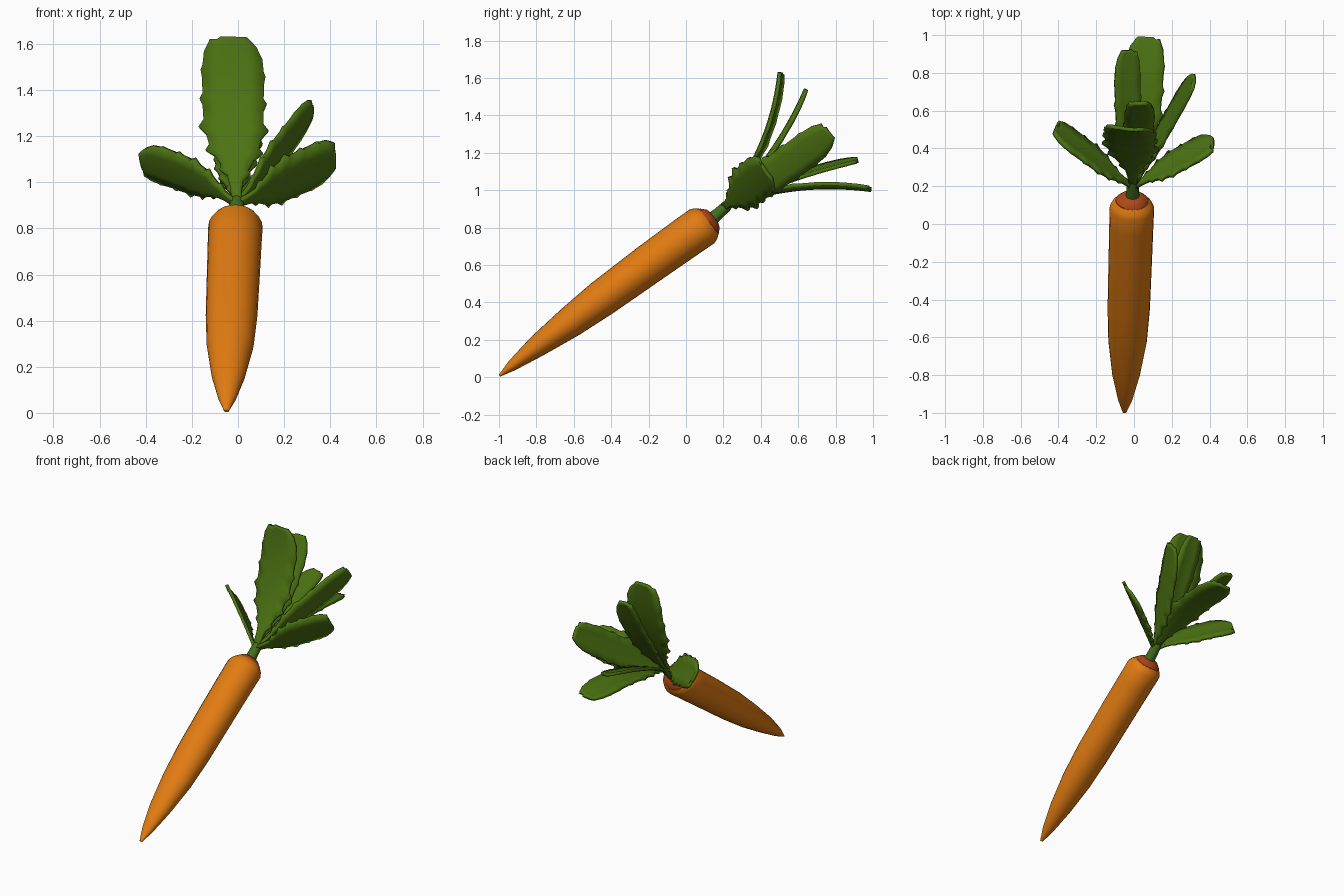
import bpy, bmesh, math
from mathutils import Vector

if "Cube" in bpy.data.objects:
    bpy.data.objects.remove(bpy.data.objects["Cube"])

AXIS = Vector((0.03, 0.806, 0.592)).normalized()
SIDE = Vector((1, 0, 0))
SIDE = (SIDE - AXIS * SIDE.dot(AXIS)).normalized()
UP = SIDE.cross(AXIS).normalized()


def material(name, rgb):
    m = bpy.data.materials.new(name)
    m.diffuse_color = (*rgb, 1)
    m.use_nodes = True
    m.node_tree.nodes["Principled BSDF"].inputs["Base Color"].default_value = m.diffuse_color
    return m


ORANGE = material("carrot orange", (0.76, 0.20, 0.006))
RUST = material("crown rust", (0.42, 0.062, 0.009))
GREEN = material("leaf green", (0.072, 0.17, 0.006))
STEM = material("stem green", (0.055, 0.15, 0.012))


def finish(name, bm, mat, angle):
    bmesh.ops.recalc_face_normals(bm, faces=bm.faces)
    me = bpy.data.meshes.new(name)
    bm.to_mesh(me)
    bm.free()
    ob = bpy.data.objects.new(name, me)
    bpy.context.collection.objects.link(ob)
    me.materials.append(mat)
    bpy.ops.object.select_all(action='DESELECT')
    ob.select_set(True)
    bpy.context.view_layer.objects.active = ob
    bpy.ops.object.shade_smooth_by_angle(angle=math.radians(angle))
    return ob


def tube(name, rings, mat, sides=24, angle=35):
    """Loft ellipses (x, y, z, side radius, up radius) square to the root axis."""
    bm = bmesh.new()
    loops = []
    for x, y, z, rs, ru in rings:
        loops.append([bm.verts.new(Vector((x, y, z))
                      + SIDE * rs * math.cos(2 * math.pi * i / sides)
                      + UP * ru * math.sin(2 * math.pi * i / sides))
                      for i in range(sides)])
    for a, b in zip(loops, loops[1:]):
        for i in range(sides):
            j = (i + 1) % sides
            bm.faces.new((a[i], a[j], b[j], b[i]))
    bm.faces.new(loops[0])
    bm.faces.new(loops[-1])
    return finish(name, bm, mat, angle)


# Tapered root
tube("carrot_root", [
    (-0.050, -0.997, 0.008, 0.010, 0.006),
    (-0.047, -0.930, 0.062, 0.038, 0.030),
    (-0.042, -0.800, 0.162, 0.073, 0.058),
    (-0.034, -0.620, 0.294, 0.102, 0.084),
    (-0.028, -0.450, 0.421, 0.112, 0.099),
    (-0.020, -0.200, 0.604, 0.115, 0.107),
    (-0.014, 0.000, 0.747, 0.117, 0.111),
    (-0.011, 0.085, 0.806, 0.118, 0.112),
    (-0.010, 0.106, 0.821, 0.106, 0.102),
    (-0.010, 0.123, 0.832, 0.088, 0.085)], ORANGE)

# Domed crown on the shoulder
tube("root_crown", [
    (-0.010, 0.120, 0.830, 0.087, 0.084),
    (-0.010, 0.126, 0.834, 0.086, 0.083),
    (-0.009, 0.146, 0.849, 0.060, 0.058),
    (-0.008, 0.153, 0.854, 0.030, 0.030)], RUST)

# Short stem
tube("leaf_stem", [
    (-0.008, 0.135, 0.842, 0.038, 0.036),
    (-0.007, 0.170, 0.872, 0.034, 0.032),
    (-0.005, 0.215, 0.912, 0.032, 0.030),
    (-0.005, 0.250, 0.942, 0.020, 0.018)], STEM, sides=12)

# Ragged leaf outline: (position along leaf, fraction of half width)
OUTLINE = [(0, .14), (.10, .17), (.17, .24), (.21, .48), (.24, .42), (.30, .62),
           (.34, .90), (.37, .78), (.43, .86), (.48, 1.10), (.52, .94),
           (.60, .96), (.64, 1.06), (.67, .96), (.76, .98), (.80, 1.02),
           (.83, .96), (.90, .92), (.94, .80), (.965, .74), (.985, .50), (1, .40)]
BASE = Vector((-0.005, 0.195, 0.905))


def leaf(name, mid, tip, half):
    mid, tip = Vector(mid), Vector(tip)
    ctrl = 2 * mid - (BASE + tip) / 2
    across = (tip - BASE).cross(AXIS).normalized()
    bm = bmesh.new()
    rows = []
    for k, (t, f) in enumerate(OUTLINE):
        p = BASE * (1 - t) ** 2 + ctrl * 2 * t * (1 - t) + tip * t * t
        tan = ((ctrl - BASE) * (1 - t) + (tip - ctrl) * t).normalized()
        w = (across - tan * across.dot(tan)).normalized()
        n = w.cross(tan)
        row = []
        for s in (-1, -0.5, 0, 0.5, 1):
            # the two edges are ragged slightly out of step
            shift = tan * 0.018 * s * (0 < k < len(OUTLINE) - 2)
            row.append(bm.verts.new(p + w * s * f * half + shift
                                    + n * 0.10 * half * s * s * f))
        rows.append(row)
    for a, b in zip(rows, rows[1:]):
        for i in range(4):
            bm.faces.new((a[i], a[i + 1], b[i + 1], b[i]))
    ob = finish(name, bm, GREEN, 40)
    mod = ob.modifiers.new("thickness", 'SOLIDIFY')
    mod.thickness = 0.02
    mod.offset = 0


# Fan of seven leaves
leaf("leaf_front_tall", (-0.02, 0.405, 1.25), (-0.02, 0.50, 1.63), 0.137)
leaf("leaf_inner_tall", (0.02, 0.45, 1.20), (0.035, 0.64, 1.54), 0.080)
leaf("leaf_right_back", (0.15, 0.47, 1.09), (0.32, 0.77, 1.305), 0.095)
leaf("leaf_middle_back", (-0.03, 0.55, 1.055), (-0.035, 0.92, 1.16), 0.070)
leaf("leaf_low_back", (0.04, 0.58, 1.005), (0.06, 0.99, 1.00), 0.105)
leaf("leaf_left", (-0.21, 0.345, 1.02), (-0.42, 0.50, 1.09), 0.100)
leaf("leaf_right", (0.21, 0.315, 1.01), (0.42, 0.43, 1.10), 0.115)
